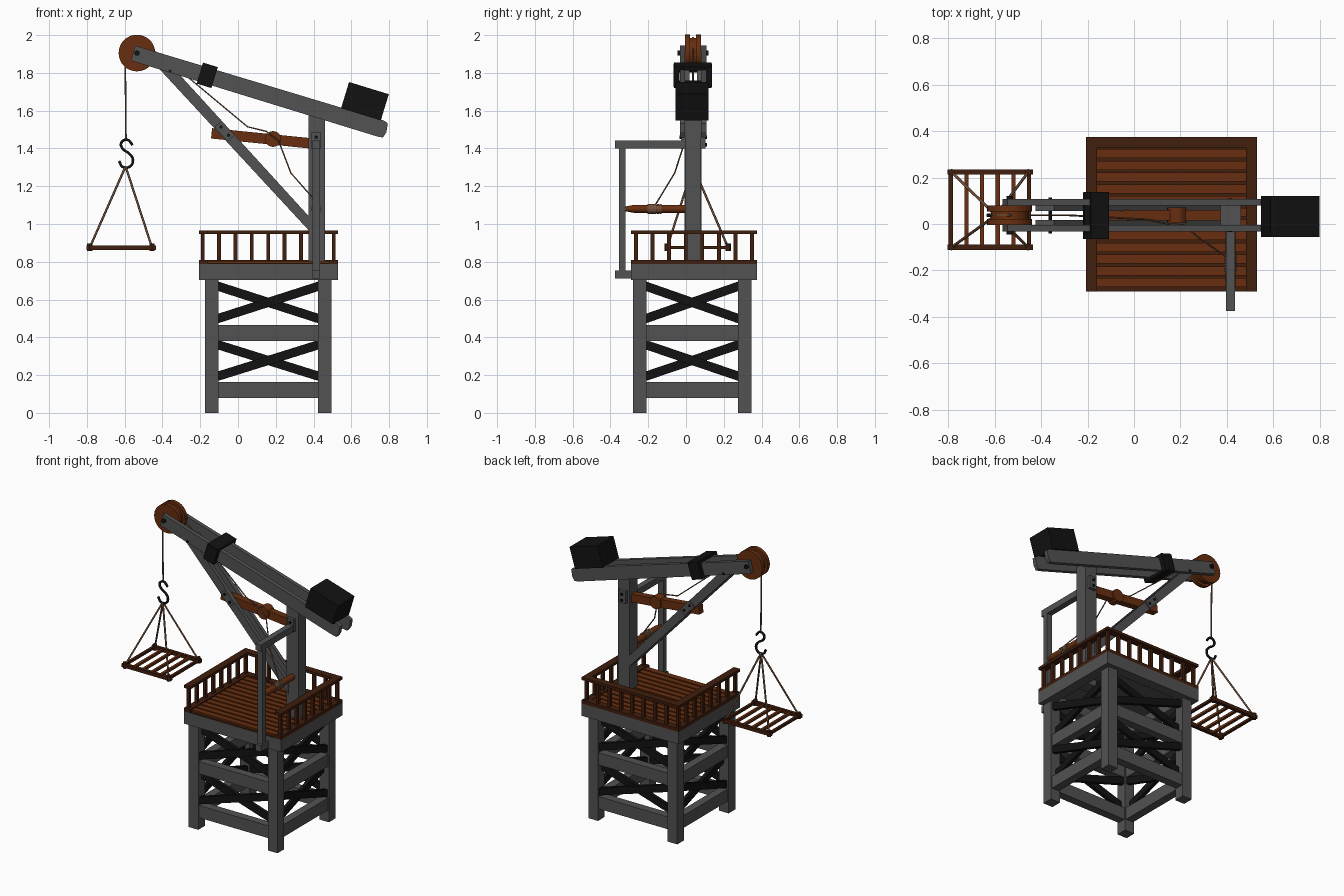
import bpy, bmesh, math
from mathutils import Vector, Matrix

if "Cube" in bpy.data.objects:
    bpy.data.objects.remove(bpy.data.objects["Cube"])


def material(name, rgb):
    m = bpy.data.materials.new(name)
    m.diffuse_color = (*rgb, 1)
    m.use_nodes = True
    m.node_tree.nodes["Principled BSDF"].inputs["Base Color"].default_value = m.diffuse_color
    return m


WOOD = material("wood", (0.138, 0.028, 0.005))
DARK = material("dark_wood", (0.052, 0.013, 0.004))
IRON = material("black_iron", (0.006, 0.006, 0.006))
ROPE = material("rope", (0.17, 0.085, 0.045))
GREY = material("dark_grey_timber", (0.085, 0.085, 0.085))
Y = Vector((0, 1, 0))
MY = 0.0375          # centre plane of the crane arm


def finish(name, bm, mat):
    bmesh.ops.recalc_face_normals(bm, faces=bm.faces)
    me = bpy.data.meshes.new(name)
    bm.to_mesh(me)
    bm.free()
    ob = bpy.data.objects.new(name, me)
    bpy.context.collection.objects.link(ob)
    me.materials.append(mat)
    return ob


def beam(name, p, q, height, thick, mat=GREY, side=Y):
    """Bar from p to q; thick is measured along the side direction."""
    p, q = Vector(p), Vector(q)
    d = (q - p).normalized()
    rot = Matrix((d, side, d.cross(side))).transposed().to_4x4()
    bm = bmesh.new()
    bmesh.ops.create_cube(bm, size=1, matrix=Matrix.Translation((p + q) / 2) @ rot
                          @ Matrix.Diagonal(((q - p).length, thick, height, 1)))
    return finish(name, bm, mat)


def box(name, x, y, z, mat=GREY):
    m = (z[0] + z[1]) / 2
    return beam(name, (x[0], sum(y) / 2, m), (x[1], sum(y) / 2, m), z[1] - z[0], y[1] - y[0], mat)


def rod(name, p, q, r, mat=GREY, r2=None, n=16):
    p, q = Vector(p), Vector(q)
    d = q - p
    bm = bmesh.new()
    bmesh.ops.create_cone(bm, cap_ends=True, segments=n, radius1=r, radius2=r if r2 is None else r2,
                          depth=d.length, matrix=Matrix.Translation((p + q) / 2)
                          @ d.to_track_quat('Z', 'Y').to_matrix().to_4x4())
    return finish(name, bm, mat)


def prism(name, pts, y0, y1, mat=GREY):
    bm = bmesh.new()
    f = bm.faces.new([bm.verts.new((x, y0, z)) for x, z in pts])
    ext = bmesh.ops.extrude_face_region(bm, geom=[f])
    bmesh.ops.translate(bm, vec=(0, y1 - y0, 0),
                        verts=[v for v in ext['geom'] if isinstance(v, bmesh.types.BMVert)])
    return finish(name, bm, mat)


def cord(name, pts, r, mat=ROPE, smooth=False):
    cu = bpy.data.curves.new(name, 'CURVE')
    cu.dimensions = '3D'
    cu.bevel_depth, cu.bevel_resolution, cu.use_fill_caps = r, 1, True
    if smooth:
        s = cu.splines.new('BEZIER')
        s.bezier_points.add(len(pts) - 1)
        for b, p in zip(s.bezier_points, pts):
            b.co = p
            b.handle_left_type = b.handle_right_type = 'AUTO'
        s.resolution_u = 4
    else:
        s = cu.splines.new('POLY')
        s.points.add(len(pts) - 1)
        for b, p in zip(s.points, pts):
            b.co = (*p, 1)
    cu.materials.append(mat)
    ob = bpy.data.objects.new(name, cu)
    bpy.context.collection.objects.link(ob)


# Tower legs
LX, LY = (-0.14, 0.46), (-0.245, 0.31)
for x in LX:
    for y in LY:
        box("tower_leg", (x - .036, x + .036), (y - .036, y + .036), (0, .72))

# Cross beams and X braces on all four sides
for z in (.122, .422):
    for y in LY:
        box("cross_beam_x", (LX[0], LX[1]), (y - .028, y + .028), (z - .042, z + .042))
    for x in LX:
        box("cross_beam_y", (x - .028, x + .028), (LY[0], LY[1]), (z - .042, z + .042))
for z0, z1 in ((.19, .365), (.495, .675)):
    for a, b, o in ((z0, z1, -.012), (z1, z0, .012)):
        for y in LY:
            beam("brace_x", (LX[0] + .02, y + o, a), (LX[1] - .02, y + o, b), .048, .024, IRON)
        for x in LX:
            beam("brace_y", (x + o, LY[0] + .02, a), (x + o, LY[1] - .02, b), .048, .024, IRON,
                 Vector((1, 0, 0)))

# Platform frame
PX, PY = (-0.207, 0.529), (-0.29, 0.375)
for y in (PY[0], PY[1] - .07):
    box("frame_beam_x", PX, (y, y + .07), (.703, .787))
for x in (PX[0], PX[1] - .07):
    box("frame_beam_y", (x, x + .07), (PY[0] + .07, PY[1] - .07), (.703, .787))
box("deck_underside", (PX[0] + .03, PX[1] - .03), (PY[0] + .03, PY[1] - .03), (.765, .785))

# Deck planks over a dark bed
n = 12
step = (.33 + .275) / n
for i in range(n):
    y = -.277 + i * step
    box("deck_plank", (-.17, .49), (y + .006, y + step - .006), (.783, .803), WOOD)
box("deck_bed", (-.2, .52), (-.288, .37), (.78, .793), DARK)

# Railing on left, right and back
for z0, z1 in ((.787, .81), (.948, .966)):
    for x in (PX[0], PX[1] - .048):
        box("side_rail", (x, x + .048), PY, (z0, z1), DARK)
    box("back_rail", (PX[0] + .048, PX[1] - .048), (.327, .375), (z0, z1), DARK)
for i in range(8):
    y = -.265 + i * (.615 / 7)
    for x in (-.187, .507):
        box("side_baluster", (x - .01, x + .01), (y - .01, y + .01), (.8, .955), DARK)
for i in range(1, 8):
    x = -.187 + i * (.694 / 8)
    box("back_baluster", (x - .01, x + .01), (.34, .36), (.8, .955), DARK)

# Mast and bolted mast plates
box("mast", (.372, .46), (-.005, .08), (.72, 1.58))
for y in (-.015, .09):
    box("mast_plate", (.388, .44), (y - .012, y + .012), (1.4, 1.485))
    for z in (1.42, 1.46):
        rod("mast_bolt", (.414, y - .02, z), (.414, y + .02, z), .009, IRON, n=8)

# Twin boom beams
boom = [(-.545, 1.945), (.772, 1.548), (.793, 1.533), (.786, 1.487), (.768, 1.458), (.738, 1.463), (-.567, 1.865)]
for y in (-.033, .08):
    prism("boom_beam", boom, y, y + .028)

# Counterweight and boom collar
ux, uz = math.cos(math.radians(-17)), math.sin(math.radians(-17))
wx0, wz0 = .672, 1.65
beam("counterweight", (wx0 - .11 * ux, .032, wz0 - .11 * uz),
     (wx0 + .11 * ux, .032, wz0 + .11 * uz), .145, .175, IRON)
cx, cz = -.163, 1.787
for y in (-.05, .123):
    beam("collar_side", (cx - .041 * ux, y, cz - .041 * uz), (cx + .041 * ux, y, cz + .041 * uz), .105, .03, IRON)
for s in (-1, 1):
    ox, oz = cx - s * .049 * uz, cz + s * .049 * ux
    beam("collar_bar", (ox - .041 * ux, .036, oz - .041 * uz),
         (ox + .041 * ux, .036, oz + .041 * uz), .018, .2, IRON)

# Diagonal struts with bolt plates
for y in (.005, .07):
    prism("diagonal_strut", [(-.425, 1.83), (-.345, 1.83), (.385, 1.03), (.385, .955)], y - .013, y + .013)
    o = -.015 if y < .03 else .015
    beam("strut_plate", (-.105, y + o, 1.53), (-.035, y + o, 1.453), .05, .012)
    for x, z in ((-.09, 1.513), (-.05, 1.47)):
        rod("strut_bolt", (x, y + o - .012, z), (x, y + o + .012, z), .009, IRON, n=8)
rod("strut_pin", (-.36, -.04, 1.81), (-.36, .115, 1.81), .008, IRON, n=8)

# Tie beam with guide pulley
beam("tie_beam", (-.14, MY, 1.48), (.375, MY, 1.428), .055, .045, WOOD)
rod("guide_pulley", (.185, .005, 1.45), (.185, .07, 1.45), .042, WOOD, n=20)

# Head pulley
C = (-.535, 1.905)
for a, b, r in ((-.004, .022, .097), (.02, .055, .08), (.053, .079, .097)):
    rod("head_pulley", (C[0], a, C[1]), (C[0], b, C[1]), r, WOOD, n=32)
rod("pulley_axle", (C[0], -.045, C[1]), (C[0], .12, C[1]), .014, IRON, n=12)

# Winch frame and drum
W = (.395, .435)
box("winch_post", W, (-.355, -.32), (.74, 1.42))
box("winch_top_arm", W, (-.375, 0), (1.4, 1.443))
box("winch_bottom_arm", W, (-.375, -.28), (.712, .755))
wx, wz = .415, 1.08
rod("winch_drum", (wx, -.275, wz), (wx, 0, wz), .021, WOOD)
rod("winch_drum_tip", (wx, -.275, wz), (wx, -.325, wz), .021, WOOD, .012)
for i in range(6):
    y = -.205 + i * .013
    rod("rope_coil", (wx, y, wz), (wx, y + .011, wz), .027, ROPE)

# Hoist rope
cord("hoist_rope", [(C[0], MY, C[1] + .082), (-.28, MY, 1.79), (.05, .02, 1.515), (.15, .0, 1.49),
                    (.215, -.005, 1.44), (.28, -.06, 1.27), (.425, -.16, 1.105)], .004)
cord("drop_rope", [(C[0], MY, C[1] + .082), (-.578, MY, 1.97), (-.604, MY, 1.94), (-.597, MY, 1.87),
                   (-.593, MY, 1.445)], .005)

# Hook
hook = [(-.558, 1.418), (-.587, 1.446), (-.618, 1.43), (-.612, 1.4), (-.575, 1.372),
        (-.556, 1.339), (-.573, 1.304), (-.61, 1.302), (-.63, 1.333)]
cord("hook", [(x, MY, z) for x, z in hook], .008, IRON, True)

# Cargo pallet with slings
for i in range(6):
    x = -.789 + i * .0675
    box("pallet_slat", (x - .009, x + .009), (-.108, .232), (.868, .884), WOOD if 0 < i < 5 else DARK)
for y in (-.1, .223):
    box("pallet_rail", (-.803, -.435), (y - .011, y + .011), (.862, .886), DARK)
    for x in (-.785, -.455):
        cord("sling_rope", [(-.595, MY, 1.305), (x, y, .875)], .006)
        rod("sling_knot", (x, y, .856), (x, y, .896), .014, DARK, n=8)
